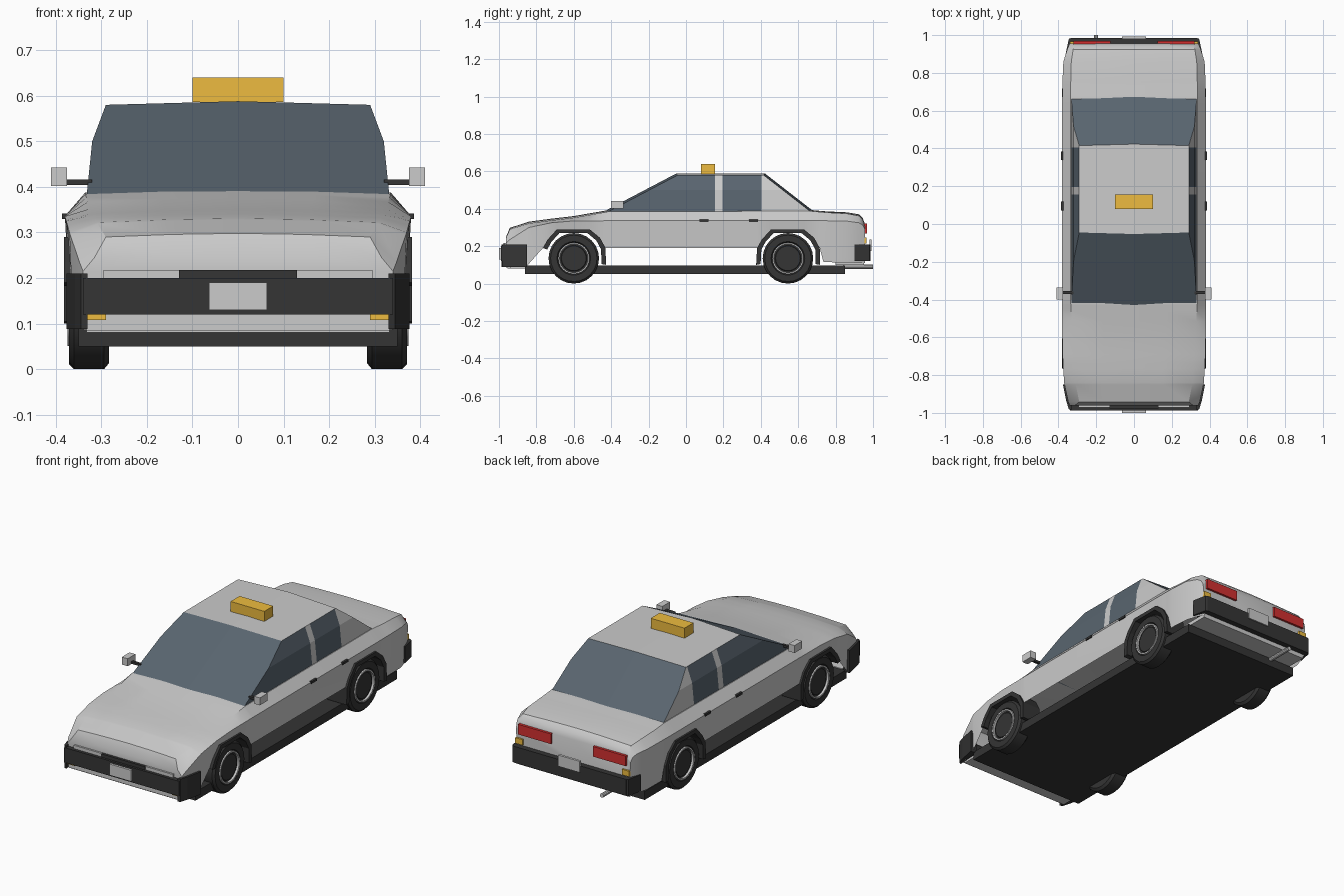
import bpy, bmesh, math
from mathutils import Vector

if "Cube" in bpy.data.objects:
    bpy.data.objects.remove(bpy.data.objects["Cube"])


def material(name, rgb):
    m = bpy.data.materials.new(name)
    m.diffuse_color = (*rgb, 1)
    m.use_nodes = True
    m.node_tree.nodes["Principled BSDF"].inputs["Base Color"].default_value = m.diffuse_color
    return m


DARK = material("dark_trim", (0.035, 0.035, 0.035))
GLASS = material("glass", (0.10, 0.13, 0.16))
YELLOW = material("yellow", (0.85, 0.5, 0.05))
RED = material("red", (0.65, 0.03, 0.03))
GREY = material("grey", (0.6, 0.6, 0.6))


def finish(name, bm, mats=(), mirror=False, smooth=None):
    bmesh.ops.remove_doubles(bm, verts=bm.verts, dist=1e-5)
    bmesh.ops.recalc_face_normals(bm, faces=bm.faces)
    me = bpy.data.meshes.new(name)
    bm.to_mesh(me)
    bm.free()
    ob = bpy.data.objects.new(name, me)
    bpy.context.collection.objects.link(ob)
    for m in mats:
        me.materials.append(m)
    if smooth:
        bpy.ops.object.select_all(action='DESELECT')
        ob.select_set(True)
        bpy.context.view_layer.objects.active = ob
        bpy.ops.object.shade_smooth_by_angle(angle=math.radians(smooth))
    if mirror:
        ob.modifiers.new("mirror", 'MIRROR')
    return ob


def prism(name, pts, axis, lo, hi, mat=None, mirror=False):
    """Extrude a polygon along x (pts are y,z) or z (pts are x,y)."""
    bm = bmesh.new()
    place = (lambda p: (lo, *p)) if axis == 'x' else (lambda p: (*p, lo))
    f = bm.faces.new([bm.verts.new(place(p)) for p in pts])
    new = bmesh.ops.extrude_face_region(bm, geom=[f])['geom']
    d = Vector((hi - lo, 0, 0) if axis == 'x' else (0, 0, hi - lo))
    bmesh.ops.translate(bm, vec=d, verts=[v for v in new if isinstance(v, bmesh.types.BMVert)])
    return finish(name, bm, [mat] if mat else [], mirror)


def box(name, x0, x1, y0, y1, z0, z1, mat=None, mirror=False):
    return prism(name, [(x0, y0), (x1, y0), (x1, y1), (x0, y1)], 'z', z0, z1, mat, mirror)


def lathe(name, prof, y, z, mat, n=24):
    """Spin an (x, radius) profile round the wheel axle."""
    bm = bmesh.new()
    vs = [bm.verts.new((x, y, z + r)) for x, r in prof]
    es = [bm.edges.new(p) for p in zip(vs, vs[1:])]
    bmesh.ops.spin(bm, geom=vs + es, cent=(0, y, z), axis=(1, 0, 0),
                   angle=math.tau, steps=n)
    return finish(name, bm, [mat], True, 35)


def lerp_table(table, y):
    for a, b in zip(table, table[1:]):
        if a[0] <= y <= b[0]:
            t = (y - a[0]) / (b[0] - a[0])
            return [p + (q - p) * t for p, q in zip(a[1:], b[1:])]


# body shell: loft of sections along y, lower edge follows the wheel arches
WHEELS = (-0.6, 0.545)
ARCH = [(-.165, .19), (-.14, .235), (-.09, .29), (.085, .29), (.14, .245), (.17, .19)]
# y, crease x, crease z, shoulder x, shoulder z, centre z
KEYS = [(-.962, .340, .215, .315, .245, .250), (-.942, .348, .235, .290, .290, .298),
        (-.84, .370, .300, .310, .322, .331), (-.72, .377, .325, .318, .338, .347),
        (-.6, .380, .335, .325, .352, .361), (-.42, .380, .336, .335, .384, .392),
        (.66, .380, .336, .335, .388, .394), (.75, .379, .336, .335, .380, .386),
        (.86, .374, .334, .332, .374, .381), (.925, .353, .325, .322, .362, .370),
        (.945, .345, .312, .315, .342, .350), (.956, .340, .290, .312, .315, .320)]
LOW = [(-.962, .085), (-.85, .095)]
LOW += [(WHEELS[0] + a, b) for a, b in ARCH] + [(WHEELS[1] + a, b) for a, b in ARCH]
LOW += [(.735, .115), (.956, .11)]
bm = bmesh.new()
rings = []
for y in sorted({k[0] for k in KEYS} | {k[0] for k in LOW}):
    xc, zc, xs, zs, zt = lerp_table(KEYS, y)
    zb, = lerp_table(LOW, y)
    half = [(xc - .008, zb), (xc, zc), (xs, zs), (xs / 2, zt - (zt - zs) * .3)]
    sec = half + [(0, zt)] + [(-x, z) for x, z in half[::-1]]
    rings.append([bm.verts.new((x, y, z)) for x, z in sec])
for a, b in zip(rings, rings[1:]):
    for i in range(len(a) - 1):
        bm.faces.new((a[i], a[i + 1], b[i + 1], b[i]))
bm.faces.new(rings[0])
bm.faces.new(rings[-1])
finish("body", bm, smooth=25)

# cabin: three stacked loops, glass and pillars chosen per face
bm = bmesh.new()
loops = []
for z, x in ((.383, .332), (.5, .32), (.58, .29)):
    t = (z - .383) / .197
    yf, yr = -.42 + .375 * t, .668 - .253 * t
    side = [(x, yr), (x, .405), (x, .195), (x, .155), (x, yf)]
    loop = side + [(0, yf - .008)] + [(-a, b) for a, b in side[::-1]] + [(0, yr + .008)]
    loops.append([bm.verts.new((a, b, z + (.008 if a == 0 else 0))) for a, b in loop])
for lo, hi in zip(loops, loops[1:]):
    for i in range(12):
        j = (i + 1) % 12
        f = bm.faces.new((lo[i], lo[j], hi[j], hi[i]))
        f.material_index = 0 if i in (0, 2, 7, 9) else 1
top = loops[-1]
bm.faces.new(top[0:6] + [top[11]])
bm.faces.new(top[5:12])
finish("cabin", bm, [GREY, GLASS])

# chassis floor and lower panels
box("floor_pan", -.35, .35, -.86, .85, .05, .096, DARK)
box("front_valance", -.332, .332, -.955, -.85, .08, .1)
box("rear_valance", -.33, .33, .8, .952, .1, .12)

# wheels and arches
for tag, y in zip(("front", "rear"), WHEELS):
    lathe(tag + "_tyre", [(.283, 0), (.283, .122), (.294, .135), (.36, .135), (.371, .124),
                          (.371, .09), (.362, .084), (.362, 0)], y, .135, DARK)
    lathe(tag + "_rim", [(.36, .076), (.374, .076), (.374, .084), (.36, .084)], y, .135, GREY)
    lathe(tag + "_hub", [(.36, .07), (.367, .066), (.367, 0)], y, .135, DARK)
    path = ([(-.17, .1)] if tag == "rear" else []) + ARCH + [(.172, .1)]
    inner = [(a * .86, .133 + (b - .133) * .87) for a, b in path[::-1]]
    prism(tag + "_wheel_arch", [(y + a, b) for a, b in path + inner], 'x', .27, .382, DARK, True)

# bumpers with corners wrapping round the sides
box("front_bumper", -.34, .34, -.988, -.93, .12, .2, DARK)
prism("front_bumper_corner", [(.33, -.986), (.345, -.98), (.358, -.94), (.376, -.85), (.34, -.85)],
      'z', .088, .21, DARK, True)
box("rear_bumper", -.335, .335, .93, .986, .12, .208, DARK)
prism("rear_bumper_corner", [(.33, .986), (.345, .98), (.362, .9), (.33, .9)],
      'z', .12, .208, DARK, True)

# front details
box("grille", -.13, .13, -.976, -.95, .198, .218, DARK)
box("headlight", .13, .295, -.972, -.95, .198, .218, GREY, True)
box("front_indicator", .29, .332, -.972, -.94, .108, .122, YELLOW, True)
box("front_plate", -.064, .064, -1, -.985, .13, .19, GREY)

# rear details
box("tail_light", .125, .32, .94, .968, .268, .322, RED, True)
box("rear_indicator", .295, .338, .94, .966, .215, .245, YELLOW, True)
box("rear_plate", -.064, .064, .98, .993, .175, .235, GREY)
bpy.ops.mesh.primitive_cylinder_add(vertices=10, radius=.011, depth=.16,
                                    location=(-.2, .92, .09), rotation=(math.pi / 2, 0, 0))
bpy.context.object.name = "exhaust_pipe"

# side details
for tag, y in (("front", .072), ("rear", .338)):
    box(tag + "_door_handle", .372, .386, y, y + .047, .33, .342, DARK, True)
box("mirror_arm", .32, .38, -.37, -.355, .404, .416, DARK, True)
box("mirror", .375, .41, -.4, -.335, .402, .442, GREY, True)

# roof sign
box("roof_sign", -.1, .1, .08, .156, .586, .64, YELLOW)
